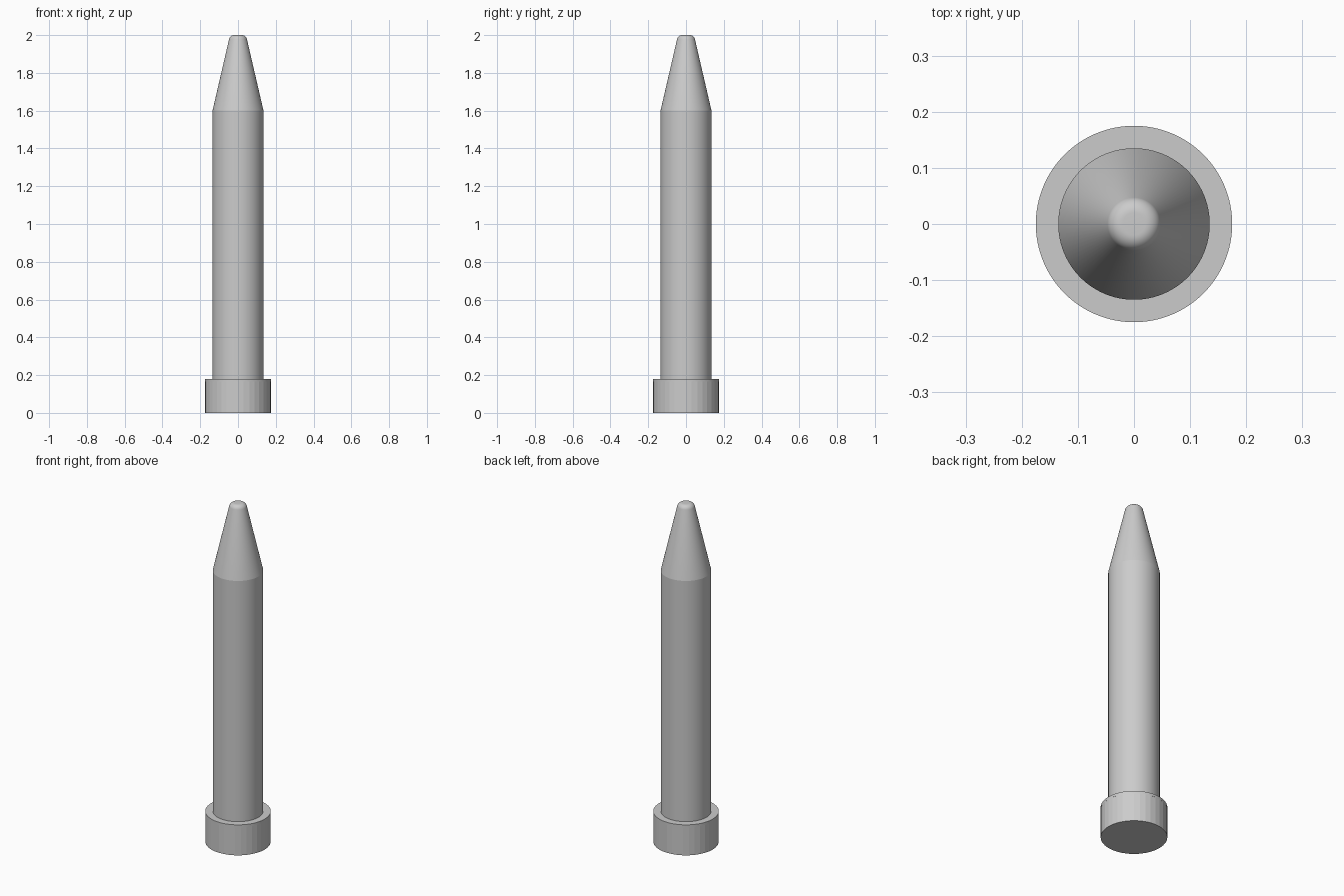
import bpy, bmesh, math
from mathutils import Matrix

cube = bpy.data.objects.get("Cube")
if cube:
    bpy.data.objects.remove(cube, do_unlink=True)

grey = bpy.data.materials.new("plain_grey")
grey.use_nodes = True
colour = (0.6, 0.6, 0.6, 1)
grey.diffuse_color = colour
grey.node_tree.nodes["Principled BSDF"].inputs["Base Color"].default_value = colour


def turned_part(name, profile, segments, smooth=True):
    """Revolve a (radius, height) profile around z, capping its open ends."""
    bm = bmesh.new()
    rings = []
    for radius, height in profile:
        ring = bmesh.ops.create_circle(
            bm, segments=segments, radius=radius,
            matrix=Matrix.Translation((0, 0, height)))["verts"]
        rings.append(ring)
    for low, high in zip(rings, rings[1:]):
        for i in range(segments):
            j = (i + 1) % segments
            bm.faces.new((low[i], low[j], high[j], high[i]))
    bm.faces.new(rings[0])
    bm.faces.new(rings[-1])
    bmesh.ops.recalc_face_normals(bm, faces=bm.faces)
    mesh = bpy.data.meshes.new(name)
    bm.to_mesh(mesh)
    bm.free()
    mesh.materials.append(grey)
    part = bpy.data.objects.new(name, mesh)
    bpy.context.collection.objects.link(part)
    if smooth:
        bpy.ops.object.select_all(action="DESELECT")
        part.select_set(True)
        bpy.context.view_layer.objects.active = part
        bpy.ops.object.shade_smooth_by_angle(angle=math.radians(12))
    return part


# Faceted base band with a round rim on top
turned_part("base_band", [(0.175, 0), (0.175, 0.165)], 36, smooth=False)
turned_part("base_rim", [(0.175, 0.165), (0.175, 0.18)], 128)

# Straight shaft, tapering to a rounded tip
fillet, slope = 0.028, math.radians(13.7)
flat = 0.02
tip = []
for step in range(9):
    a = slope + (math.pi / 2 - slope) * step / 8
    tip.append((flat + fillet * math.cos(a), 2 - fillet + fillet * math.sin(a)))
turned_part("shaft_and_tip", [(0.135, 0.17), (0.135, 1.6)] + tip, 96)
